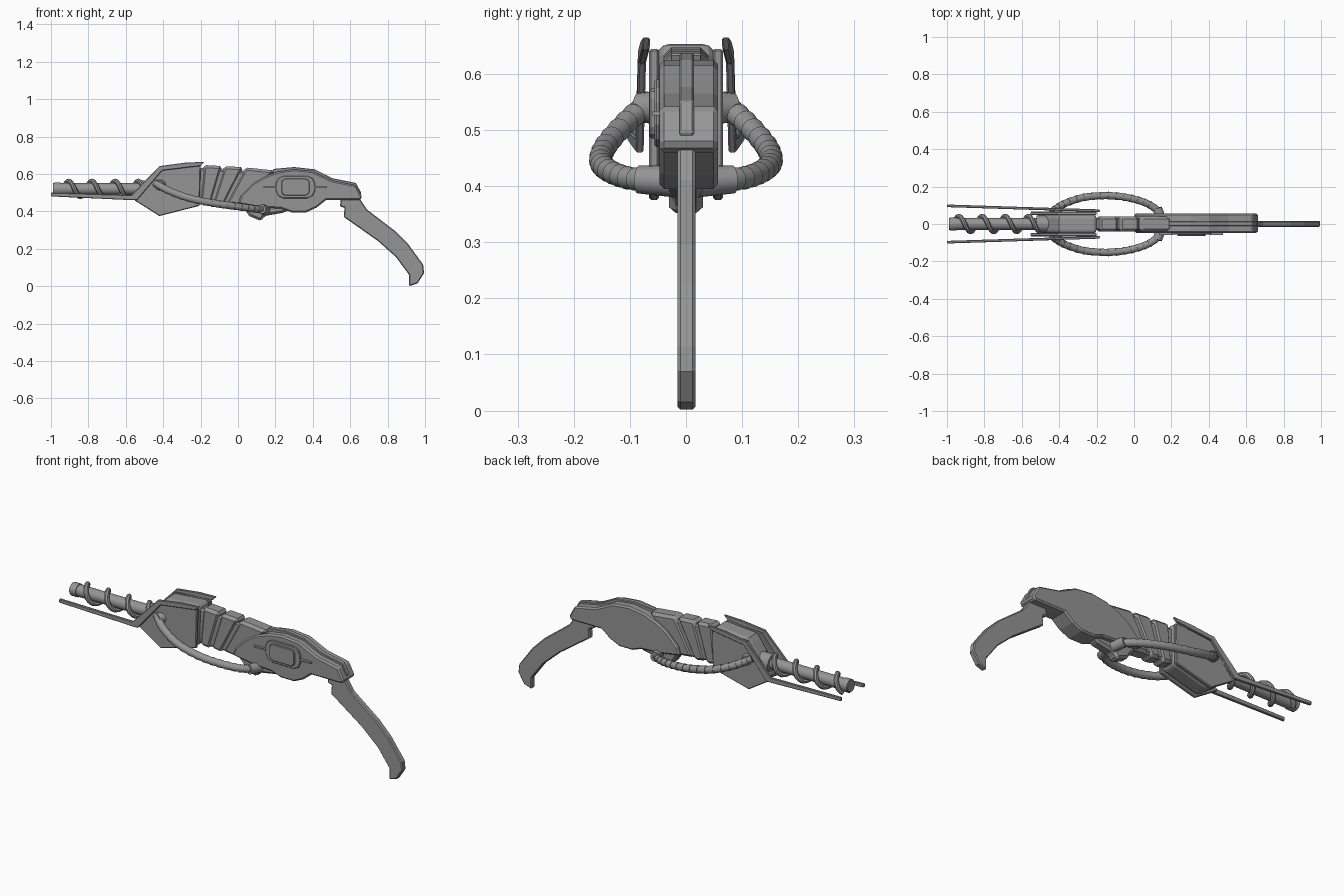
import bpy, bmesh, math
from mathutils import Vector

cube = bpy.data.objects.get("Cube")
if cube:
    bpy.data.objects.remove(cube)

GREY = (0.3, 0.3, 0.3, 1)
metal = bpy.data.materials.new("grey metal")
metal.use_nodes = True
metal.diffuse_color = GREY
metal.node_tree.nodes["Principled BSDF"].inputs["Base Color"].default_value = GREY


def finish(name, bm, bevel=0, smooth=False, segments=1):
    bmesh.ops.recalc_face_normals(bm, faces=bm.faces)
    mesh = bpy.data.meshes.new(name)
    bm.to_mesh(mesh)
    bm.free()
    mesh.materials.append(metal)
    obj = bpy.data.objects.new(name, mesh)
    bpy.context.collection.objects.link(obj)
    if bevel:
        mod = obj.modifiers.new("Bevel", "BEVEL")
        mod.width, mod.segments = bevel, segments
        mod.limit_method, mod.angle_limit = "ANGLE", math.radians(50)
    if smooth:
        bpy.ops.object.select_all(action="DESELECT")
        obj.select_set(True)
        bpy.context.view_layer.objects.active = obj
        bpy.ops.object.shade_smooth_by_angle(angle=math.radians(40))
    return obj


def plate(name, profile, y0, y1, bevel=0, splay=0, segments=1):
    """Side profile (x, z) extruded across y; splay leans it outward toward the muzzle."""
    bm = bmesh.new()
    face = bm.faces.new([bm.verts.new((x, y0, z)) for x, z in profile])
    new = bmesh.ops.extrude_face_region(bm, geom=[face])["geom"]
    bmesh.ops.translate(bm, vec=(0, y1 - y0, 0),
                        verts=[v for v in new if isinstance(v, bmesh.types.BMVert)])
    for v in bm.verts:
        v.co.y += splay * (-0.18 - v.co.x)
    return finish(name, bm, bevel, segments=segments)


def rod(bm, a, b, r1, r2, sides=16):
    a, b = Vector(a), Vector(b)
    d = b - a
    made = bmesh.ops.create_cone(bm, cap_ends=True, segments=sides, radius1=r1,
                                 radius2=r2, depth=d.length)["verts"]
    turn = d.to_track_quat("Z", "Y")
    for v in made:
        v.co = turn @ v.co + (a + b) / 2


def spline(points, steps):
    pts = [Vector(p) for p in points]
    pts = [2 * pts[0] - pts[1]] + pts + [2 * pts[-1] - pts[-2]]
    out = []
    for i in range(1, len(pts) - 2):
        p, q, r, s = pts[i - 1:i + 3]
        for k in range(steps):
            t = k / steps
            out.append(0.5 * (2 * q + (r - p) * t + (2 * p - 5 * q + 4 * r - s) * t * t
                              + (3 * q - p - 3 * r + s) * t ** 3))
    return out + [pts[-2]]


# Curved rear grip
plate("rear_grip", [(0.55, 0.47), (0.65, 0.47), (0.69, 0.41), (0.84, 0.295), (0.91, 0.225),
                    (0.99, 0.115), (0.995, 0.07), (0.96, 0.015), (0.915, 0.0), (0.915, 0.06),
                    (0.845, 0.155), (0.75, 0.24), (0.63, 0.325), (0.565, 0.37), (0.57, 0.42),
                    (0.545, 0.425)], -0.015, 0.017, 0.005)

# Receiver, with a raised spine along its top
plate("receiver", [(0, 0.44), (0.015, 0.485), (0.08, 0.55), (0.14, 0.585), (0.21, 0.612),
                   (0.3, 0.625), (0.4, 0.615), (0.45, 0.59), (0.505, 0.565), (0.63, 0.54),
                   (0.662, 0.48), (0.655, 0.46), (0.47, 0.46), (0.42, 0.42), (0.365, 0.395),
                   (0.285, 0.395), (0.23, 0.415), (0.13, 0.42)], -0.047, 0.057, 0.008)
spine = [(0.19, 0.615), (0.3, 0.625), (0.41, 0.613), (0.505, 0.565), (0.63, 0.54), (0.66, 0.485)]
plate("receiver_spine", [(x, z + 0.012) for x, z in spine] + [(x - 0.02, z - 0.03) for x, z in spine[::-1]],
      -0.012, 0.014, 0.003)

# Side control: rounded panel, inset block, crossing rails
CX, CZ = 0.307, 0.53


def rounded(w, h, c):
    return [(CX + sx * x, CZ + sz * z) for sx, sz, flip in ((1, 1, 0), (-1, 1, 1), (-1, -1, 0), (1, -1, 1))
            for x, z in ([(w, h - c), (w - c / 3, h - c / 3), (w - c, h)][::-1 if flip else 1])]


plate("control_panel", rounded(0.105, 0.06, 0.04), -0.056, -0.045, 0.003)
plate("control_block", rounded(0.075, 0.045, 0.02), -0.065, -0.05, 0.003)
for side in (-1, 1):
    mid = CX + side * 0.135
    plate("control_rail", [(mid - 0.035, CZ - 0.004), (mid + 0.035, CZ - 0.004),
                           (mid + 0.035, CZ + 0.004), (mid - 0.035, CZ + 0.004)], -0.06, -0.045)

# Segmented forend around a slimmer core
plate("forend_core", [(-0.25, 0.445), (0.1, 0.435), (0.25, 0.6), (-0.25, 0.635)], -0.033, 0.033, 0.01)
for top0, top1, low0, low1, z0, z1 in ((-0.185, -0.083, -0.205, -0.145, 0.648, 0.642),
                                       (-0.075, 0.03, -0.138, -0.075, 0.642, 0.636),
                                       (0.038, 0.2, -0.067, 0.03, 0.635, 0.618)):
    plate("forend_segment", [(low0, 0.44), (low1, 0.43), (top1, z1), (top0, z0)], -0.04, 0.04, 0.014)

# Front housing with a rounded top and cheek plates
plate("front_housing", [(-0.53, 0.46), (-0.42, 0.615), (-0.4, 0.638), (-0.2, 0.655), (-0.205, 0.435),
                        (-0.42, 0.378)], -0.052, 0.052, 0.022, segments=3)
for side in (-1, 1):
    plate("cheek_plate", [(-0.555, 0.46), (-0.415, 0.632), (-0.2, 0.645), (-0.205, 0.43), (-0.42, 0.375)],
          side * 0.048, side * 0.066, 0.004)
    # Rim strip that runs forward into a long prong
    plate("rim_prong", [(-0.18, 0.665), (-0.285, 0.66), (-0.42, 0.642), (-0.57, 0.487), (-1, 0.5),
                        (-1, 0.48), (-0.565, 0.46), (-0.54, 0.46), (-0.405, 0.618), (-0.2, 0.643)],
          side * 0.064, side * 0.078, 0.003, side * 0.032)

# Barrel with collar and muzzle ring
bm = bmesh.new()
rod(bm, (-0.99, 0, 0.52), (-0.4, 0, 0.52), 0.031, 0.031, 24)
rod(bm, (-0.985, 0, 0.52), (-0.95, 0, 0.52), 0.035, 0.035, 24)
rod(bm, (-0.52, 0, 0.52), (-0.45, 0, 0.52), 0.045, 0.045, 24)
finish("barrel", bm, smooth=True)

# Coil wound around the barrel
bm = bmesh.new()
COIL, PITCH, TURNS, RES = 0.042, 0.124, 3.8, 24
path = []
for i in range(int(TURNS * RES)):
    a = 2 * math.pi * (i / RES - 0.4)
    path.append(Vector((-0.905 + PITCH * a / (2 * math.pi), -COIL * math.sin(a), 0.52 + COIL * math.cos(a))))
rings = []
for i, p in enumerate(path):
    tangent = (path[min(i + 1, len(path) - 1)] - path[max(i - 1, 0)]).normalized()
    out = Vector((0, p.y, p.z - 0.52)).normalized()
    across = tangent.cross(out)
    rings.append([bm.verts.new(p + 0.013 * (math.cos(k * math.pi / 4) * out + math.sin(k * math.pi / 4) * across))
                  for k in range(8)])
for a, b in zip(rings, rings[1:]):
    for k in range(8):
        bm.faces.new((a[k], a[k - 1], b[k - 1], b[k]))
bm.faces.new(rings[0])
bm.faces.new(rings[-1])
finish("barrel_coil", bm, smooth=True)

# Segmented hoses on both sides, with end fittings
for side, label in ((1, "left"), (-1, "right")):
    route = spline([(x, side * y, z) for x, y, z in (
        (-0.44, 0.065, 0.55), (-0.38, 0.105, 0.515), (-0.27, 0.142, 0.473), (-0.14, 0.152, 0.445),
        (-0.02, 0.138, 0.428), (0.08, 0.105, 0.415), (0.14, 0.06, 0.41))], 3)
    bm = bmesh.new()
    for a, b in zip(route, route[1:]):
        rod(bm, a, b + (b - a) * 0.12, 0.021, 0.0175)
    finish(label + "_hose", bm, smooth=True)
    bm = bmesh.new()
    rod(bm, (0.145, side * 0.02, 0.408), (0.125, side * 0.085, 0.412), 0.028, 0.025)
    rod(bm, (-0.41, side * 0.05, 0.54), (-0.425, side * 0.085, 0.54), 0.03, 0.026)
    finish(label + "_hose_fittings", bm, smooth=True)

# Bracket under the forend joining the hoses
plate("hose_bracket", [(0.0, 0.445), (0.04, 0.405), (0.06, 0.375), (0.125, 0.347), (0.14, 0.375),
                       (0.24, 0.392), (0.3, 0.42), (0.2, 0.45)], -0.03, 0.03, 0.012)
